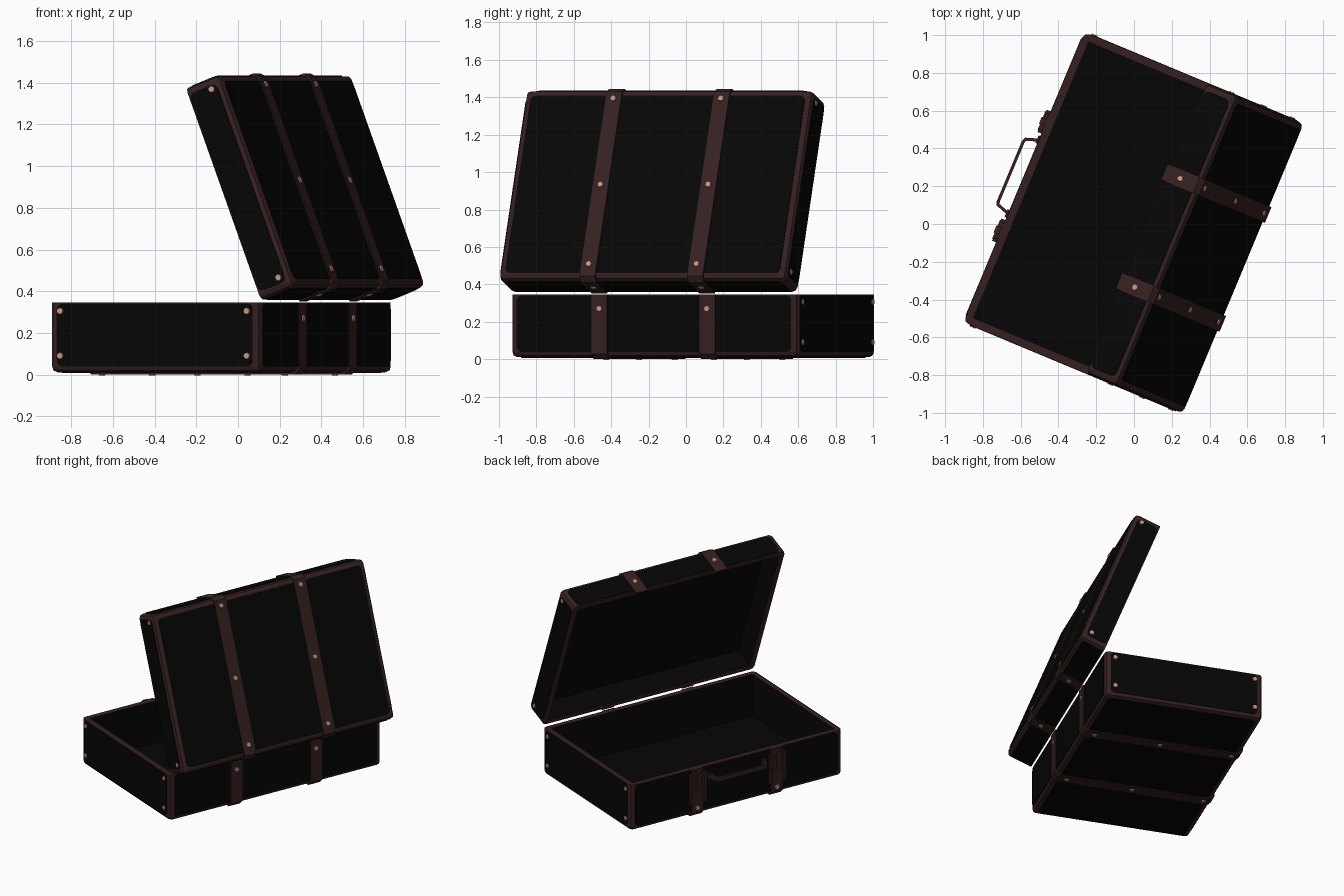
import bpy, bmesh, math
from mathutils import Vector, Matrix

if "Cube" in bpy.data.objects:
    bpy.data.objects.remove(bpy.data.objects["Cube"])


def material(name, col):
    m = bpy.data.materials.new(name)
    m.diffuse_color = (*col, 1)
    m.use_nodes = True
    m.node_tree.nodes["Principled BSDF"].inputs["Base Color"].default_value = m.diffuse_color
    return m


BLACK = material("black leather", (0.0018, 0.0018, 0.0018))
BROWN = material("dark brown trim", (0.037, 0.0145, 0.0145))
COPPER = material("copper rivet", (0.60, 0.31, 0.22))

# Case axes in the world: U across the case, V along it
U = Vector((0.923, -0.385, 0)).normalized()
V = Vector((0.385, 0.923, 0)).normalized()
Z = Vector((0, 0, 1))
W, S = 1.662, 0.01          # case width, strap thickness
STRAP_V = 0.312


def frame(origin, x, y, z):
    m = Matrix((x, y, z)).transposed().to_4x4()
    m.translation = origin
    return m


# Local frames: x from hinge to opening edge, y along hinge, z from rim outward
th = math.radians(69)
c, s = math.cos(th), math.sin(th)
BASE = frame(U * 0.457 + V * 0.005 + Z * 0.345, -U, V, -Z)
LID = frame(U * 0.463 + V * 0.005 + Z * 0.36, -U * c + Z * s, -V, U * s + Z * c)


def finish(name, bm, T, mats):
    bm.transform(T)
    bmesh.ops.recalc_face_normals(bm, faces=bm.faces)
    me = bpy.data.meshes.new(name)
    for m in mats:
        me.materials.append(m)
    bm.to_mesh(me)
    bm.free()
    ob = bpy.data.objects.new(name, me)
    bpy.context.collection.objects.link(ob)
    return ob


def prism(name, T, pts, extrude, mat):
    bm = bmesh.new()
    f = bm.faces.new([bm.verts.new(p) for p in pts])
    r = bmesh.ops.extrude_face_region(bm, geom=[f], use_keep_orig=True)
    vs = [v for v in r["geom"] if isinstance(v, bmesh.types.BMVert)]
    bmesh.ops.translate(bm, verts=vs, vec=Vector(extrude))
    return finish(name, bm, T, [mat])


def box(name, T, lo, hi, mat):
    pts = [(lo[0], lo[1], lo[2]), (hi[0], lo[1], lo[2]),
           (hi[0], hi[1], lo[2]), (lo[0], hi[1], lo[2])]
    return prism(name, T, pts, (0, 0, hi[2] - lo[2]), mat)


def shell(name, T, L, D):
    """Open tray with rounded outer edges and a black lining."""
    bm = bmesh.new()
    bmesh.ops.create_cube(bm, size=1, matrix=Matrix.Translation((L / 2, 0, D / 2)) @ Matrix.Diagonal((L, W, D, 1)))
    bm.normal_update()
    rim = [f for f in bm.faces if f.normal.z < -0.9]
    bmesh.ops.inset_region(bm, faces=rim, thickness=0.04, use_even_offset=True)
    r = bmesh.ops.extrude_face_region(bm, geom=rim)
    vs = [v for v in r["geom"] if isinstance(v, bmesh.types.BMVert)]
    bmesh.ops.delete(bm, geom=[f for f in rim if f.is_valid], context="FACES")
    bmesh.ops.translate(bm, verts=vs, vec=(0, 0, D - 0.03))

    def inside(co):
        return 0.035 < co.x < L - 0.035 and abs(co.y) < W / 2 - 0.035 and co.z < D - 0.01

    outer = [e for e in bm.edges if not any(inside(v.co) for v in e.verts)
             and max(v.co.z for v in e.verts) > D - 0.01]
    bmesh.ops.bevel(bm, geom=outer, offset=0.028, segments=2, profile=0.5, affect="EDGES")
    for f in bm.faces:
        f.material_index = int(all(inside(v.co) for v in f.verts))
    return finish(name, bm, T, [BROWN, BLACK])


def panel(name, T, place, a0, a1, b0, b1, extrude):
    """Thin leather plate with rounded corners."""
    r, pts = 0.03, []
    for i, (a, b) in enumerate([(a1 - r, b1 - r), (a0 + r, b1 - r), (a0 + r, b0 + r), (a1 - r, b0 + r)]):
        for k in range(4):
            t = math.radians(90 * i + 30 * k)
            pts.append(place(a + r * math.cos(t), b + r * math.sin(t)))
    prism(name, T, pts, extrude, BLACK)


def rivet(name, T, pos, normal):
    bm = bmesh.new()
    n = Vector(normal)
    q = Matrix.Translation(Vector(pos) + n * 0.002) @ n.to_track_quat("Z", "Y").to_matrix().to_4x4()
    bmesh.ops.create_cone(bm, cap_ends=True, segments=8, radius1=0.018, radius2=0.015, depth=0.008, matrix=q)
    finish(name, bm, T, [COPPER])


def half(n, T, L, D, over, end_h, back_h, front_h):
    shell(n + "_shell", T, L, D)
    m, e = 0.036, 0.004
    # leather panels
    for g in (-1, 1):
        panel(n + "_end_panel", T, lambda a, b: (a, g * W / 2, b), m, L - m, 0.005, D - 0.028, (0, g * e, 0))
        x = L if g > 0 else 0
        panel(n + "_side_panel", T, lambda a, b: (x, a, b), m - W / 2, W / 2 - m, 0.005, D - 0.028, (g * e, 0, 0))
    panel(n + "_outer_panel", T, lambda a, b: (a, b, D), m, L - m, m - W / 2, W / 2 - m, (0, 0, e))
    # straps wrapped around the half, with rivets
    k, d = 0.026, 0.012
    path = [(-S, 0), (-S, D + S - k), (k - S, D + S), (L + S - k, D + S), (L + S, D + S - k), (L + S, -over),
            (L - d if not over else L, -over), (L - d, 0.005), (L - d, D - k), (L - k - d, D - d),
            (k + d, D - d), (d, D - k), (d, 0)]
    for g in (-1, 1):
        y = g * STRAP_V
        prism(n + "_strap", T, [(a, y - 0.045, b) for a, b in path], (0, 0.09, 0), BROWN)
        for p in (0.085, 0.54, L - 0.055):
            rivet(n + "_strap_rivet", T, (p, y, D + S), (0, 0, 1))
        rivet(n + "_strap_rivet", T, (-S, y, back_h), (-1, 0, 0))
        rivet(n + "_strap_rivet", T, (L + S, y, front_h), (1, 0, 0))
        for p in (0.065, L - 0.055):
            for h in end_h:
                rivet(n + "_corner_rivet", T, (p, g * (W / 2 + 0.003), h), (0, g, 0))


LB = 1.09
half("base", BASE, LB, 0.334, 0, (0.04, 0.255), 0.075, 0.285)
half("lid", LID, 1.088, 0.183, 0.03, (0.125,), 0.09, 0.07)

# Buckles on the front of the base
for g in (-1, 1):
    y = g * STRAP_V
    for q in (-1, 1):
        a = y + q * 0.054
        box("buckle_side", BASE, (LB, a - 0.01, 0.03), (LB + 0.026, a + 0.01, 0.25), BROWN)
    for h in (0.04, 0.13):
        box("buckle_bar", BASE, (LB, y - 0.055, h), (LB + 0.03, y + 0.055, h + 0.02), BROWN)
    box("buckle_tongue", BASE, (LB, y - 0.02, 0.01), (LB + 0.036, y + 0.02, 0.14), BROWN)

# Carrying handle
outer = [(0, 0.22), (0.075, 0.195), (0.084, 0.175), (0.084, -0.175), (0.075, -0.195), (0, -0.22)]
inner = [(0, -0.203), (0.064, -0.182), (0.068, -0.17), (0.068, 0.17), (0.064, 0.182), (0, 0.203)]
prism("handle", BASE, [(LB + a, b, 0.065) for a, b in outer + inner], (0, 0, 0.03), BROWN)
for g in (-1, 1):
    box("handle_mount", BASE, (LB, g * 0.212 - 0.022, 0.055), (LB + 0.014, g * 0.212 + 0.022, 0.105), BROWN)
